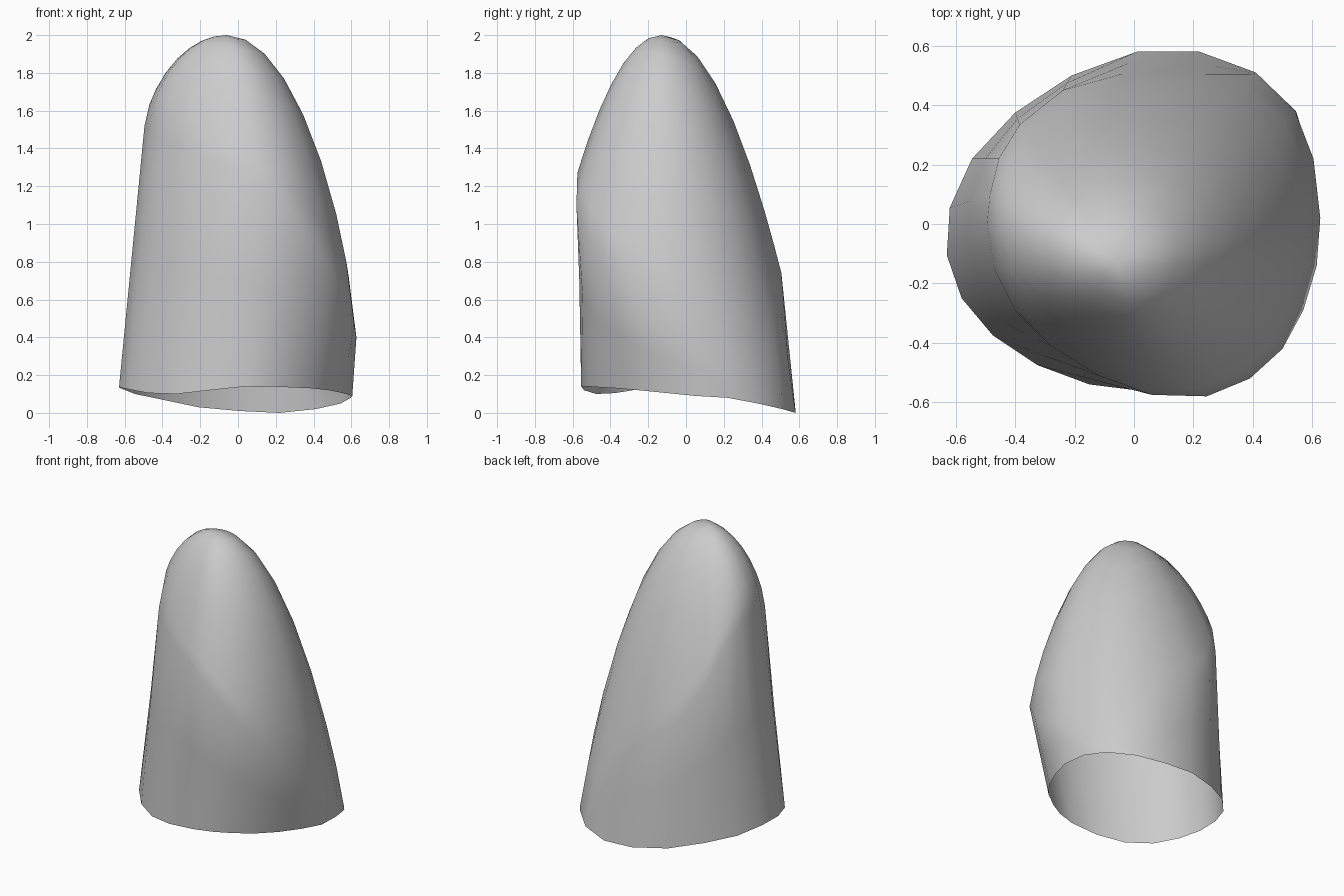
import bpy, bmesh, math
from mathutils import Vector

if "Cube" in bpy.data.objects:
    bpy.data.objects.remove(bpy.data.objects["Cube"])

# Open wavy rim at the bottom, anticlockwise from +x
RIM = [(.605, .05, .09), (.597, .22, .08), (.545, .38, .05), (.41, .51, .02), (.22, .58, 0),
       (.01, .58, .01), (-.21, .5, .03), (-.4, .375, .07), (-.545, .22, .10), (-.62, .055, .13),
       (-.63, -.105, .135), (-.58, -.25, .125), (-.475, -.375, .105), (-.325, -.475, .10),
       (-.15, -.54, .12), (.04, -.555, .14), (.17, -.515, .14), (.28, -.45, .135),
       (.39, -.365, .13), (.48, -.25, .12), (.555, -.1, .105)]

# Tilted shoulder loop where the straight wall turns into the dome
SHOULDER = [(.627, .02, .4), (.604, .22, .2), (.543, .378, .08), (.4, .505, .1), (.19, .505, .52),
            (-.04, .505, .74), (-.24, .45, .88), (-.385, .335, 1.14), (-.455, .22, 1.38),
            (-.485, .1, 1.49), (-.495, 0, 1.52), (-.47, -.15, 1.5), (-.4, -.29, 1.45),
            (-.28, -.41, 1.4), (-.12, -.51, 1.33), (.06, -.575, 1.27), (.245, -.58, 1.1),
            (.39, -.52, .92), (.5, -.42, .75), (.57, -.29, .6), (.615, -.14, .47)]
APEX = Vector((-.06, -.13, 2))


def dome_point(s, f):
    """Point on the meridian from shoulder s (f=1) to the apex (f=0)."""
    s = Vector(s)
    d = s - APEX
    c = abs(d.x) / d.xy.length
    # sides are fuller than front and back, the left side most
    fullness = .28 if d.x > 0 else .39
    power = 1 - fullness * c ** (2 if d.x < 0 and d.y < 0 else 4)
    p = APEX + d * f
    p.z = s.z + (APEX.z - s.z) * (1 - f * f) ** power
    return p


# Shell: wall loops, then dome rings, then a fan at the apex
bm = bmesh.new()
loops = [[Vector(r).lerp(Vector(s), t) for r, s in zip(RIM, SHOULDER)] for t in (0, .5, 1)]
loops += [[dome_point(s, f) for s in SHOULDER] for f in (.94, .86, .74, .6, .45, .3, .15)]
rings = [[bm.verts.new(p) for p in loop] for loop in loops]
n = len(RIM)
for a, b in zip(rings, rings[1:]):
    for i in range(n):
        j = (i + 1) % n
        bm.faces.new((a[i], a[j], b[j], b[i]))
tip = bm.verts.new(APEX)
for i in range(n):
    bm.faces.new((rings[-1][i], rings[-1][(i + 1) % n], tip))

mesh = bpy.data.meshes.new("dome_shell")
bm.to_mesh(mesh)
bm.free()
shell = bpy.data.objects.new("dome_shell", mesh)
bpy.context.collection.objects.link(shell)

# Smooth shading
bpy.context.view_layer.objects.active = shell
shell.select_set(True)
bpy.ops.object.shade_smooth_by_angle(angle=math.radians(40))
